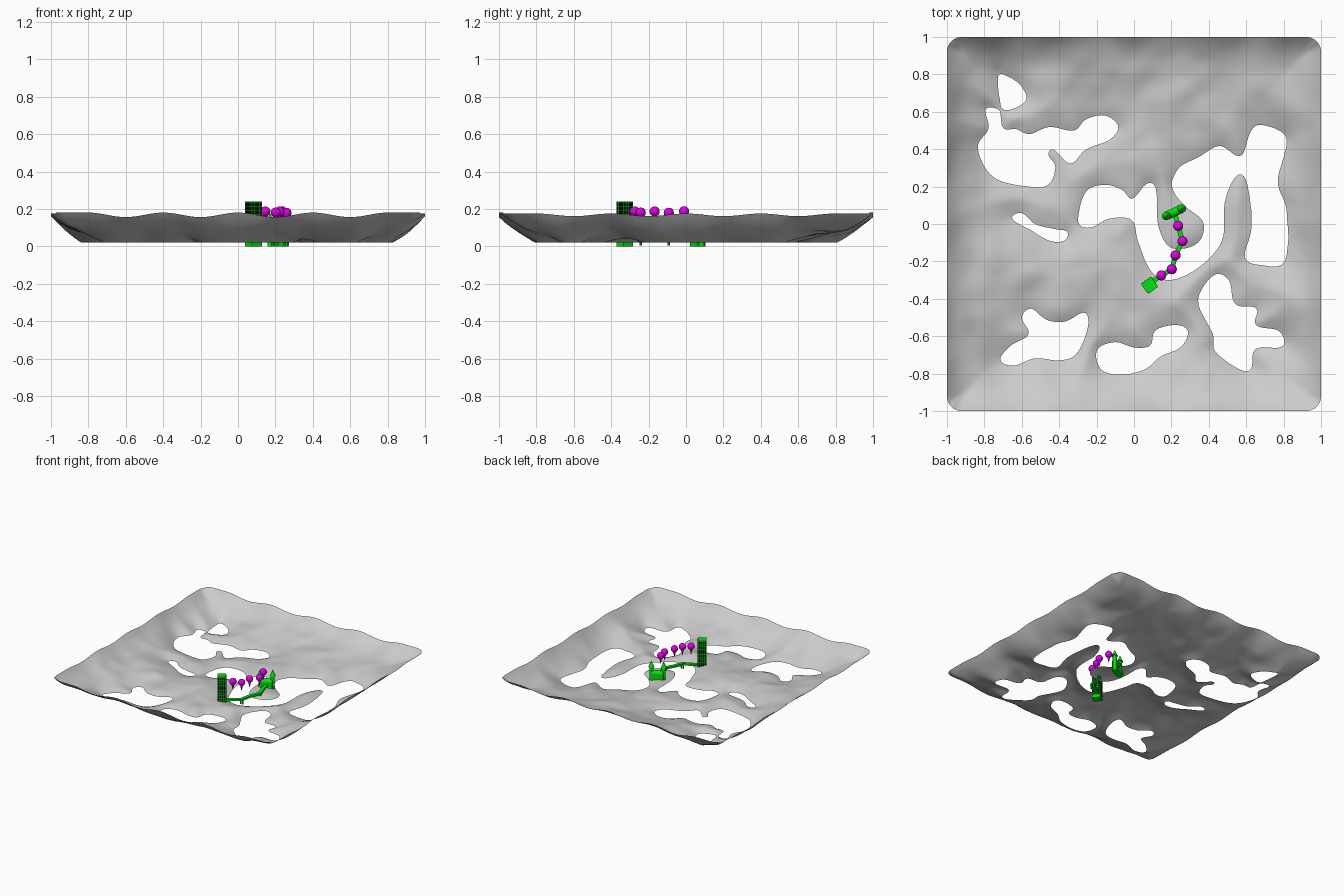
import bpy, bmesh, math
from mathutils import Vector, Matrix, noise, kdtree

if "Cube" in bpy.data.objects:
    bpy.data.objects.remove(bpy.data.objects["Cube"])


def mat(name, col):
    m = bpy.data.materials.new(name)
    m.diffuse_color = (*col, 1)
    m.use_nodes = True
    m.node_tree.nodes["Principled BSDF"].inputs["Base Color"].default_value = m.diffuse_color
    return m


GREY = mat("terrain grey", (0.60, 0.60, 0.60))
GREEN = mat("building green", (0.0, 0.75, 0.004))
BLACK = mat("window black", (0.004, 0.004, 0.004))
PINK = mat("marker magenta", (0.72, 0.0, 0.76))


def finish(name, bm, mats, smooth=None):
    me = bpy.data.meshes.new(name)
    bm.to_mesh(me)
    bm.free()
    ob = bpy.data.objects.new(name, me)
    bpy.context.collection.objects.link(ob)
    for m in mats:
        me.materials.append(m)
    if smooth:
        bpy.context.view_layer.objects.active = ob
        ob.select_set(True)
        bpy.ops.object.shade_smooth_by_angle(angle=math.radians(smooth))
        ob.select_set(False)
    return ob


def box(bm, centre, size, rot=None, mi=0):
    M = Matrix.Translation(centre) @ (rot or Matrix()) @ Matrix.Diagonal((*size, 1))
    vs = bmesh.ops.create_cube(bm, size=1, matrix=M)["verts"]
    for f in {f for v in vs for f in v.link_faces}:
        f.material_index = mi


def cone(bm, x, y, z0, z1, r0, r1, seg=16):
    bmesh.ops.create_cone(bm, cap_ends=True, segments=seg, radius1=r0, radius2=r1,
                          depth=z1 - z0, matrix=Matrix.Translation((x, y, (z0 + z1) / 2)))


# --- Hole outlines in the terrain (hundredths of a unit), smoothed as closed splines
hole_a = [-73, 80, -69, 80, -61, 75, -57, 67, -63, 62, -71, 62]
hole_b = [-80, 62, -72, 61, -70, 51, -63, 51, -56, 48, -45, 52, -32, 50, -26, 56, -15, 58, -8, 52,
          -13, 45, -26, 40, -34, 32, -43, 40, -46, 37, -42, 31, -46, 21, -56, 20, -72, 23,
          -80, 30, -84, 42, -78, 51]
hole_c = [-66, 3, -60, 6, -53, 0, -42, -3, -35, -4, -37, -9, -45, -9, -56, -3]
hole_d = [-30, 1, -26, 17, -16, 21, -6, 18, -1, 13, 7, 22, 12, 19, 13, -1, 20, -13, 34, -10,
          37, 1, 27, 10, 20, 20, 24, 30, 35, 36, 46, 42, 57, 36, 62, 49, 68, 53, 82, 46,
          77, 23, 82, 7, 81, -20, 68, -22, 59, -18, 63, -1, 60, 23, 55, 26, 49, 13, 47, -9,
          35, -23, 20, -30, 9, -25, 2, -9, -1, 2, -13, 3, -23, -2]
hole_e = [-72, -73, -66, -65, -56, -59, -60, -50, -55, -45, -47, -51, -37, -52, -26, -47,
          -25, -57, -31, -70, -40, -73, -53, -72, -64, -76]
hole_f = [-20, -67, -10, -63, 0, -66, 9, -65, 11, -57, 22, -54, 29, -57, 25, -66, 14, -71,
          6, -78, -7, -81, -18, -78]
hole_g = [34, -41, 43, -27, 51, -30, 54, -43, 66, -45, 65, -54, 78, -57, 80, -66, 65, -67,
          63, -78, 56, -78, 43, -68, 42, -59]


def spline(flat, n):
    p = [Vector((flat[i] / 100, flat[i + 1] / 100)) for i in range(0, len(flat), 2)]
    out = []
    for i in range(len(p)):
        a, b, c, d = (p[(i + k - 1) % len(p)] for k in range(4))
        for j in range(n):
            t = j / n
            out.append(0.5 * (2 * b + (c - a) * t + (2 * a - 5 * b + 4 * c - d) * t * t
                              + (3 * b - a - 3 * c + d) * t ** 3))
    return out


loops = [spline(h, 16) for h in (hole_a, hole_b, hole_c, hole_d, hole_e, hole_f, hole_g)]
pts = [p for lp in loops for p in lp]
kd = kdtree.KDTree(len(pts))
for i, p in enumerate(pts):
    kd.insert((p.x, p.y, 0), i)
kd.balance()

# --- Terrain: height field rising from the holes to a wavy rim, cut flat at FLOOR
N, FLOOR, R = 160, 0.02, 0.08


def crossings(y):
    return [a.x + (y - a.y) / (b.y - a.y) * (b.x - a.x)
            for lp in loops for a, b in zip(lp, lp[1:] + lp[:1]) if (a.y > y) != (b.y > y)]


def rim(x, y):
    u, amp = (x, 0.012) if abs(y) > abs(x) else (y, 0.007)
    wave = math.cos(5 * math.pi * u) if abs(u) < 0.8 else 1
    return 0.149 + amp * wave


H = []
for j in range(N + 1):
    y = -1 + 2 * j / N
    xs = crossings(y + 1e-5)
    row = []
    for i in range(N + 1):
        x = -1 + 2 * i / N
        d = kd.find((x, y, 0))[2]
        if sum(c > x for c in xs) % 2:
            row.append(-0.35 * d)
            continue
        e = 1 - max(abs(x), abs(y))
        n = noise.noise(Vector((x * 4, y * 4, 3.7))) + 0.6 * noise.noise(Vector((x * 8, y * 8, 1.3)))
        hill = 0.044 * (1 - math.exp(-d / 0.11)) * (1 + 0.6 * n)
        w = d / (d + e + 1e-6) * math.exp(-e / 0.18)
        row.append(hill * (1 - w) + rim(x, y) * w)
    H.append(row)
for _ in range(3):  # soften creases
    G = [r[:] for r in H]
    for j in range(1, N):
        for i in range(1, N):
            G[j][i] = (H[j][i] * 2 + H[j - 1][i] + H[j + 1][i] + H[j][i - 1] + H[j][i + 1]) / 6
    H = G

bm = bmesh.new()
grid = []
for j in range(N + 1):
    row = []
    for i in range(N + 1):
        x, y = -1 + 2 * i / N, -1 + 2 * j / N
        qx, qy = abs(x) - 1 + R, abs(y) - 1 + R
        if qx > 0 and qy > 0:  # rounded corners
            s = max(qx, qy) / math.hypot(qx, qy)
            x = math.copysign(1 - R + qx * s, x)
            y = math.copysign(1 - R + qy * s, y)
        row.append(bm.verts.new((x, y, FLOOR + H[j][i])))
    grid.append(row)
for j in range(N):
    for i in range(N):
        bm.faces.new((grid[j][i], grid[j][i + 1], grid[j + 1][i + 1], grid[j + 1][i]))
bmesh.ops.bisect_plane(bm, geom=bm.verts[:] + bm.edges[:] + bm.faces[:], dist=1e-6,
                       plane_co=(0, 0, FLOOR), plane_no=(0, 0, 1), clear_inner=True)
finish("terrain", bm, [GREY], 60)

# --- Office tower with a grid of windows on all four sides
W, TOP = 0.064, 0.24
bm = bmesh.new()
rot0 = Matrix.Rotation(math.radians(35), 4, "Z")
base = Vector((0.083, -0.327, 0))
box(bm, base + Vector((0, 0, TOP / 2)), (W, W, TOP), rot0)
for side in range(4):
    rot = rot0 @ Matrix.Rotation(side * math.pi / 2, 4, "Z")
    for c in range(4):
        for r in range(10):
            local = Vector(((c - 1.5) * 0.0145, -W / 2, 0.035 + r * 0.0212))
            box(bm, base + rot @ local, (0.0118, 0.003, 0.0172), rot, 1)
finish("office_tower", bm, [GREEN, BLACK])

# --- Raised walkway from the tower to the gatehouse, on posts
path = [(0.10, -0.307), (0.146, -0.275), (0.202, -0.242), (0.222, -0.168),
        (0.259, -0.092), (0.236, -0.01), (0.22, 0.05)]
bm = bmesh.new()
for k, (a, b) in enumerate(zip(path, path[1:])):
    za, zb = 0.036 + 0.003 * k, 0.039 + 0.003 * k
    v = Vector((*b, zb)) - Vector((*a, za))
    box(bm, (Vector((*a, za)) + Vector((*b, zb))) / 2, (v.length + 0.012, 0.026, 0.015),
        v.to_track_quat("X", "Z").to_matrix().to_4x4())
for x, y in (path[2], path[4]):
    for s in (-1, 1):
        cone(bm, x + s * 0.009, y, 0.004, 0.045, 0.006, 0.006, 8)
finish("walkway", bm, [GREEN])

# --- Gatehouse: two round towers with pointed roofs, wall and barrel roof between
bm = bmesh.new()
ends = [Vector((0.172, 0.043, 0)), Vector((0.256, 0.083, 0))]
for p in ends:
    cone(bm, p.x, p.y, 0, 0.13, 0.015, 0.015)
    cone(bm, p.x, p.y, 0.125, 0.175, 0.023, 0.001)
v, mid = ends[1] - ends[0], (ends[0] + ends[1]) / 2
rot = Matrix.Rotation(math.atan2(v.y, v.x), 4, "Z")
box(bm, mid + Vector((0, 0, 0.038)), (v.length, 0.046, 0.076), rot)
bmesh.ops.create_cone(bm, cap_ends=True, segments=16, radius1=0.023, radius2=0.023,
                      depth=v.length, matrix=Matrix.Translation(mid + Vector((0, 0, 0.076)))
                      @ rot @ Matrix.Rotation(math.pi / 2, 4, "Y"))
finish("gatehouse", bm, [GREEN], 40)

# --- Map-pin markers floating along the walkway
for k, ((x, y), z) in enumerate(zip(path[1:6], (0.187, 0.181, 0.187, 0.180, 0.188))):
    bm = bmesh.new()
    bmesh.ops.create_uvsphere(bm, u_segments=20, v_segments=12, radius=0.027,
                              matrix=Matrix.Translation((x, y, z)))
    cone(bm, x, y, z - 0.068, z - 0.016, 0.001, 0.013)
    finish(f"marker_pin_{k + 1}", bm, [PINK], 40)
